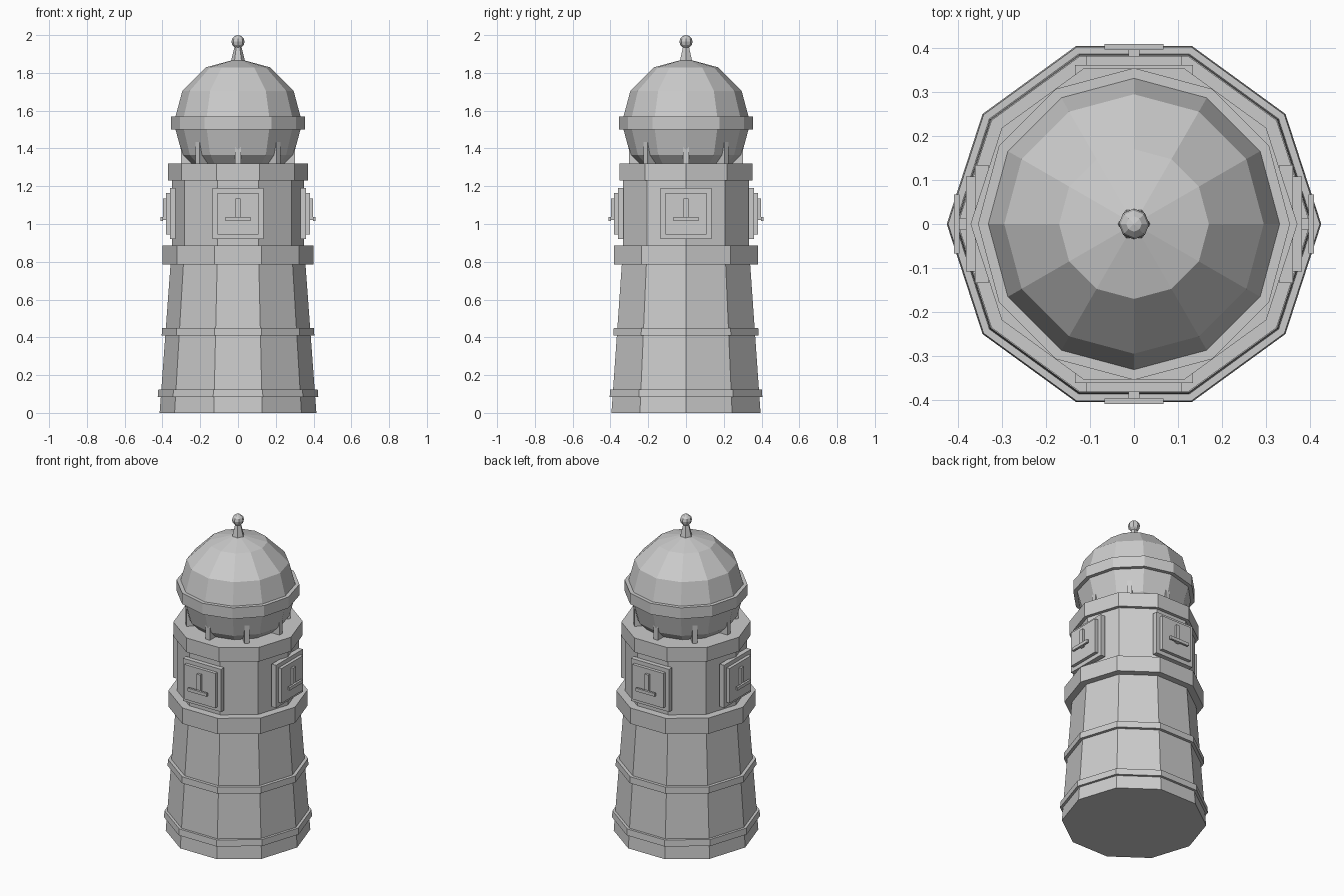
import bpy, bmesh, math
from mathutils import Matrix

if "Cube" in bpy.data.objects:
    bpy.data.objects.remove(bpy.data.objects["Cube"])


def make_object(name, bm):
    bmesh.ops.recalc_face_normals(bm, faces=bm.faces[:])
    me = bpy.data.meshes.new(name)
    bm.to_mesh(me)
    bm.free()
    ob = bpy.data.objects.new(name, me)
    bpy.context.collection.objects.link(ob)
    return ob


def prism(name, sides, r1, r2, z1, z2):
    """Straight or tapered prism with a corner on the +x axis."""
    bm = bmesh.new()
    rings = []
    for r, z in ((r1, z1), (r2, z2)):
        rings.append([bm.verts.new((r * math.cos(2 * math.pi * i / sides),
                                    r * math.sin(2 * math.pi * i / sides), z))
                      for i in range(sides)])
    low, high = rings
    bm.faces.new(low)
    bm.faces.new(high)
    for i in range(sides):
        j = (i + 1) % sides
        bm.faces.new((low[i], low[j], high[j], high[i]))
    return make_object(name, bm)


def radial_box(name, r1, r2, half_w, z1, z2, angle):
    """Box reaching outward from r1 to r2, turned about the z axis."""
    bm = bmesh.new()
    m = (Matrix.Rotation(angle, 4, 'Z')
         @ Matrix.Translation(((r1 + r2) / 2, 0, (z1 + z2) / 2))
         @ Matrix.Diagonal((r2 - r1, 2 * half_w, z2 - z1, 1)))
    bmesh.ops.create_cube(bm, size=1, matrix=m)
    return make_object(name, bm)


def ball(name, segments, rings, radius, z):
    bm = bmesh.new()
    bmesh.ops.create_uvsphere(bm, u_segments=segments, v_segments=rings, radius=radius,
                              matrix=Matrix.Translation((0, 0, z)))
    return make_object(name, bm)


# ten-sided tower body and its bands
prism("tower_shaft", 10, 0.415, 0.357, 0.0, 0.79)
prism("clock_storey", 10, 0.35, 0.35, 0.88, 1.24)
prism("base_band", 10, 0.425, 0.422, 0.085, 0.125)
prism("middle_band", 10, 0.404, 0.402, 0.41, 0.45)
prism("ledge", 10, 0.40, 0.40, 0.785, 0.885)
prism("cornice", 10, 0.371, 0.371, 1.23, 1.32)

# dome with belt
ball("dome", 12, 6, 0.34, 1.535)
prism("dome_belt", 12, 0.354, 0.354, 1.50, 1.57)

# small brackets under the dome
for i in range(8):
    radial_box(f"dome_bracket_{i}", 0.24, 0.302, 0.015, 1.31, 1.44, i * math.pi / 4)

# finial
prism("finial_stem", 6, 0.038, 0.015, 1.86, 1.95)
ball("finial_ball", 8, 6, 0.035, 1.965)

# clock on each of the four sides
for i in range(4):
    a = i * math.pi / 2
    radial_box(f"clock_frame_{i}", 0.33, 0.361, 0.134, 0.92, 1.19, a)
    radial_box(f"clock_face_{i}", 0.355, 0.381, 0.108, 0.945, 1.165, a)
    radial_box(f"minute_hand_{i}", 0.378, 0.396, 0.013, 1.02, 1.135, a)
    radial_box(f"hour_hand_{i}", 0.396, 0.409, 0.067, 1.017, 1.037, a)
